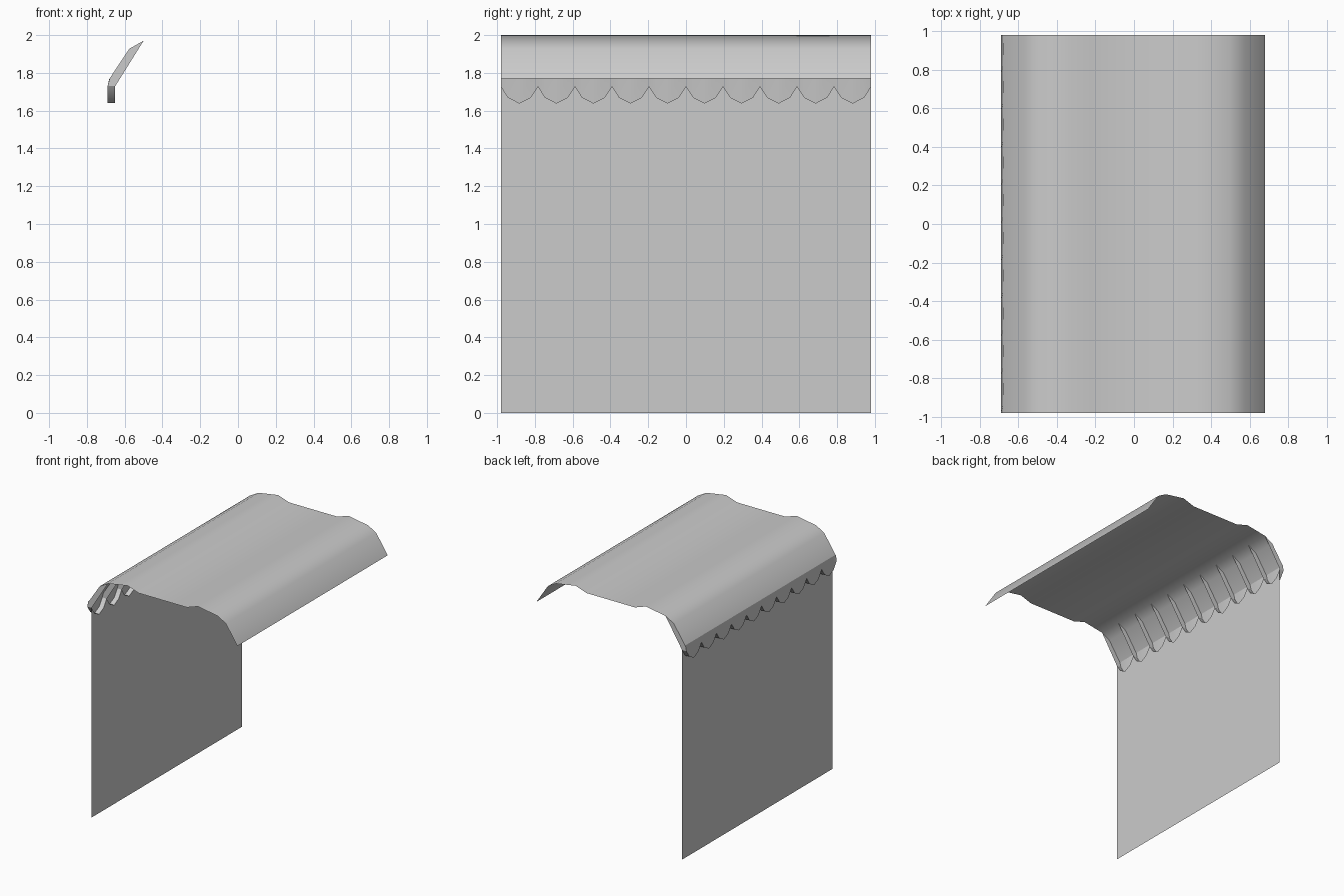
import bpy

if "Cube" in bpy.data.objects:
    bpy.data.objects.remove(bpy.data.objects["Cube"])

L = 0.98            # half length along y
N = 10              # number of scallops
P = 2 * L / N       # scallop width
XW, XF = -0.65, -0.69   # wall plane, outer fringe plane


def make(name, verts, faces, smooth=True):
    me = bpy.data.meshes.new(name)
    me.from_pydata(verts, [], faces)
    me.update()
    ob = bpy.data.objects.new(name, me)
    bpy.context.collection.objects.link(ob)
    if smooth:
        bpy.context.view_layer.objects.active = ob
        ob.select_set(True)
        bpy.ops.object.shade_smooth_by_angle(angle=0.8)
        ob.select_set(False)
    return ob


def strip(name, rows):
    """Join successive rows of points with quads."""
    n = len(rows[0])
    verts = [p for r in rows for p in r]
    faces = [(r * n + i, r * n + i + 1, (r + 1) * n + i + 1, (r + 1) * n + i)
             for r in range(len(rows) - 1) for i in range(n - 1)]
    return make(name, verts, faces)


# Curved roof sheet with a shallow valley along its middle
half = [(0.22, 1.966), (0.32, 2.0), (0.5, 1.97), (0.575, 1.928), (0.68, 1.77)]
profile = [(-x, z) for x, z in reversed(half)] + half
strip("roof", [[(x, y, z) for x, z in profile] for y in (L, -L)])

# Scalloped edge line shared by the wall and the fringe
scallop = [(0, 1.73), (0.2, 1.67), (0.5, 1.64), (0.8, 1.67)]
edge = [(-L + (i + t) * P, z) for i in range(N) for t, z in scallop] + [(L, 1.73)]

# Thin wall with scalloped top
strip("wall", [[(XW, y, 0) for y, z in edge], [(XW, y, z) for y, z in edge]])

# Scalloped fringe: underside band, then outer face up to the eave
strip("fringe", [[(XW, y, z) for y, z in edge],
                 [(XF, y, z) for y, z in edge],
                 [(-0.68, y, 1.775) for y, z in edge]])

# Ribs dividing the scallops under the eave
rib = [(XW, 1.73), (XF, 1.73), (-0.68, 1.77), (-0.575, 1.928), (-0.5, 1.97)]
verts, faces = [], []
for i in range(N + 1):
    faces.append(tuple(range(len(verts), len(verts) + len(rib))))
    verts += [(x, -L + i * P, z) for x, z in rib]
make("ribs", verts, faces, smooth=False)
